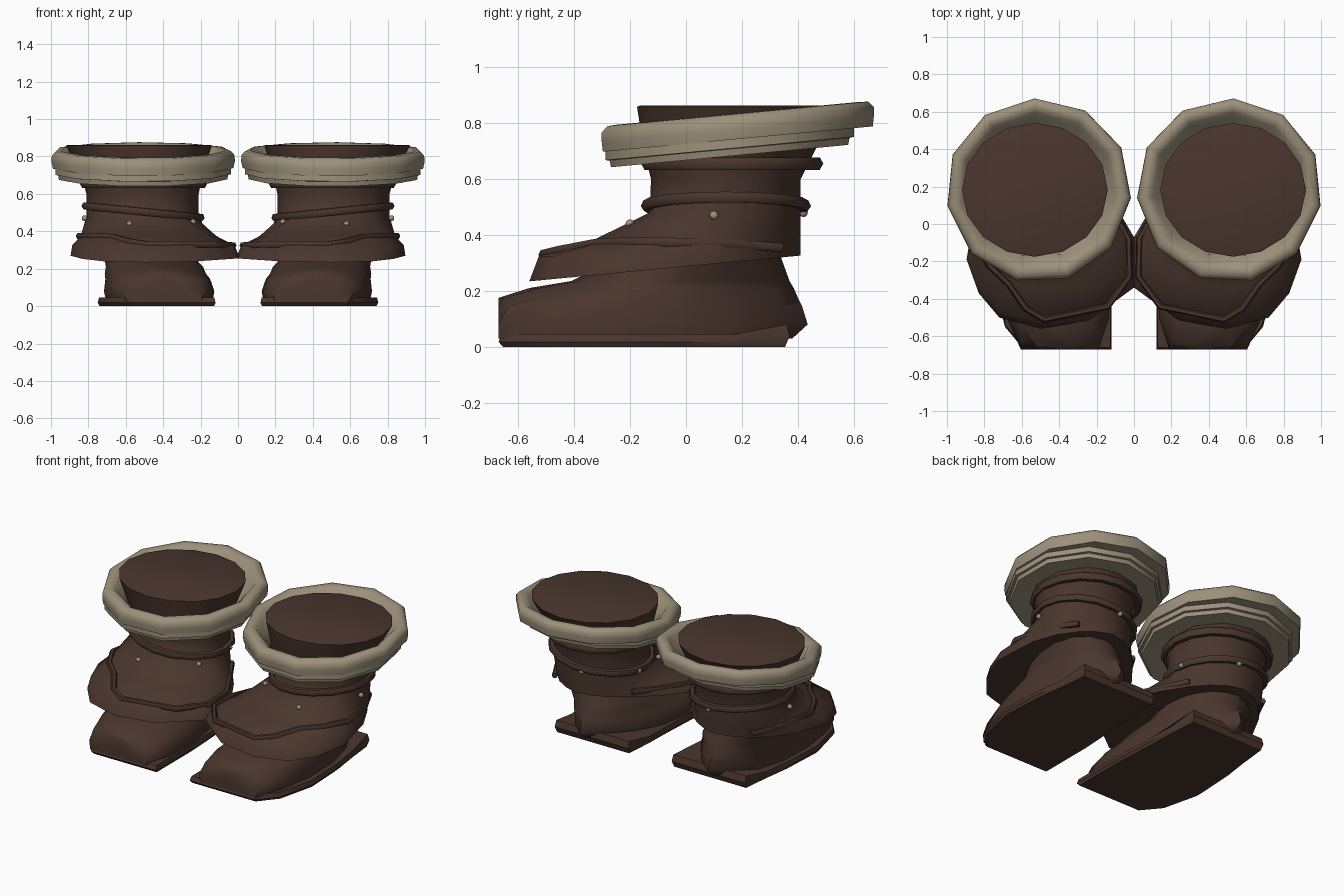
import bpy, bmesh, math
from mathutils import Vector

if "Cube" in bpy.data.objects:
    bpy.data.objects.remove(bpy.data.objects["Cube"])


def material(name, rgb):
    m = bpy.data.materials.new(name)
    m.diffuse_color = (*rgb, 1)
    m.use_nodes = True
    m.node_tree.nodes["Principled BSDF"].inputs["Base Color"].default_value = m.diffuse_color
    return m


BROWN = material("brown_leather", (0.068, 0.037, 0.027))
TAN = material("tan_fur", (0.335, 0.283, 0.197))


def finish(ob, mat, angle=35):
    """Colour, smooth and mirror one part to make the pair."""
    ob.data.materials.clear()
    ob.data.materials.append(mat)
    bpy.ops.object.select_all(action='DESELECT')
    ob.select_set(True)
    bpy.context.view_layer.objects.active = ob
    bpy.ops.object.shade_smooth_by_angle(angle=math.radians(angle))
    mod = ob.modifiers.new("pair", 'MIRROR')
    mod.use_mirror_merge = False
    return ob


def from_bmesh(name, bm, mat, angle=35):
    bmesh.ops.recalc_face_normals(bm, faces=bm.faces)
    me = bpy.data.meshes.new(name)
    bm.to_mesh(me)
    bm.free()
    ob = bpy.data.objects.new(name, me)
    bpy.context.collection.objects.link(ob)
    return finish(ob, mat, angle)


def loft(name, rings, mat, closed=False, angle=35):
    """Skin a list of equal-length point rings."""
    bm = bmesh.new()
    vs = [[bm.verts.new(p) for p in r] for r in rings]
    pairs = list(zip(vs, vs[1:]))
    if closed:
        pairs.append((vs[-1], vs[0]))
    for a, b in pairs:
        for i in range(len(a)):
            j = (i + 1) % len(a)
            bm.faces.new((a[i], a[j], b[j], b[i]))
    if not closed:
        bm.faces.new(vs[0])
        bm.faces.new(vs[-1])
    return from_bmesh(name, bm, mat, angle)


def ellipse(x0, x1, y0, y1, z, n=16, start=0.0):
    cx, cy, rx, ry = (x0 + x1) / 2, (y0 + y1) / 2, (x1 - x0) / 2, (y1 - y0) / 2
    ang = [start + math.tau * i / n for i in range(n)]
    return [Vector((cx + rx * math.cos(a), cy + ry * math.sin(a), z)) for a in ang]


def tube(name, pts, radius, cyclic):
    cu = bpy.data.curves.new(name, 'CURVE')
    cu.dimensions = '3D'
    cu.bevel_depth = radius
    cu.bevel_resolution = 1
    cu.use_fill_caps = True
    sp = cu.splines.new('POLY')
    sp.points.add(len(pts) - 1)
    for p, co in zip(sp.points, pts):
        p.co = (*co, 1)
    sp.use_cyclic_u = cyclic
    ob = bpy.data.objects.new(name, cu)
    bpy.context.collection.objects.link(ob)
    bpy.ops.object.select_all(action='DESELECT')
    ob.select_set(True)
    bpy.context.view_layer.objects.active = ob
    bpy.ops.object.convert(target='MESH')
    return finish(bpy.context.object, BROWN, 60)


# Sole: flat plate, square toe, bowed outer side, rim turned up at the heel
outline = [(0.12, -0.67), (0.59, -0.67), (0.69, -0.55), (0.75, -0.30), (0.735, 0.0), (0.71, 0.18),
           (0.69, 0.37), (0.155, 0.37), (0.14, 0.18), (0.135, 0.0), (0.12, -0.30)]
mid = Vector((0.43, -0.15))


def sole_ring(k, z, heel=0.0):
    return [(mid.x + (x - mid.x) * k, max(-0.67, mid.y + (y - mid.y) * k), z + heel * (y > 0.3))
            for x, y in outline]


loft("sole", [sole_ring(0.97, 0.0), sole_ring(1.0, 0.018, 0.02), sole_ring(0.98, 0.045, 0.035)], BROWN)

# Foot: stacked rings cut off flat at the toe, with a ridge down the heel
foot = []
for x0, x1, y0, y1, z, spur in [(0.14, 0.71, -0.89, 0.36, 0.03, 0.02), (0.13, 0.72, -0.90, 0.38, 0.08, 0.055),
                                (0.15, 0.71, -0.81, 0.38, 0.145, 0.035), (0.17, 0.71, -0.69, 0.375, 0.175, 0.025),
                                (0.18, 0.70, -0.56, 0.37, 0.21, 0.015), (0.20, 0.70, -0.41, 0.36, 0.235, 0.01),
                                (0.24, 0.76, -0.15, 0.325, 0.36, 0.0)]:
    ring = ellipse(x0, x1, y0, y1, z)
    ring[4].y += spur
    for p in ring:
        p.y = max(p.y, -0.67)
        p.x += 0.06 * (p.y + 0.2)
    foot.append(ring)
loft("foot", foot, BROWN, angle=60)

# Shaft flaring into the lower skirt, with a soft-edged top
hem_xy = [(0.85, 0.08), (0.78, 0.22), (0.69, 0.32), (0.60, 0.38), (0.51, 0.41), (0.41, 0.39),
          (0.31, 0.33), (0.22, 0.25), (0.10, 0.10), (0.0, -0.07), (0.0, -0.34),
          (0.24, -0.515), (0.50, -0.56), (0.72, -0.50), (0.83, -0.37), (0.895, -0.19)]
hem = [Vector((x, y, 0.235 + 0.095 * (y + 0.55))) for x, y in hem_xy]
waist = ellipse(0.21, 0.81, -0.13, 0.41, 0.48)
skirt = [hem]
for t, z in [(0.92, 0.325), (0.5, 0.375), (0.0, 0.48)]:
    ring = [w.lerp(h, t) for w, h in zip(waist, hem)]
    for p, h in zip(ring, hem):
        p.z = max(z, h.z + 0.02)
    skirt.append(ring)
skirt += [ellipse(0.21, 0.81, -0.125, 0.41, 0.60), ellipse(0.19, 0.84, -0.15, 0.46, 0.70),
          ellipse(0.14, 0.92, -0.175, 0.54, 0.858), ellipse(0.15, 0.91, -0.165, 0.53, 0.862)]
loft("shaft_and_skirt", skirt, BROWN, angle=75)

# Leather welts: skirt trim, slanted middle band, band under the cuff
tube("skirt_trim", [(0.71, 0.34, 0.355), (0.81, 0.15, 0.37), (0.85, -0.08, 0.375), (0.775, -0.22, 0.375),
                    (0.67, -0.32, 0.37), (0.58, -0.45, 0.345), (0.48, -0.51, 0.33),
                    (0.14, -0.44, 0.33), (0.025, -0.28, 0.325), (0.03, -0.08, 0.325),
                    (0.13, 0.10, 0.335), (0.22, 0.25, 0.345)], 0.018, False)
band = ellipse(0.20, 0.815, -0.14, 0.425, 0.505)
for p in band:
    p.z += 0.1 * (p.x - 0.51)
tube("middle_band", band, 0.022, True)
tube("upper_band", ellipse(0.19, 0.82, -0.135, 0.465, 0.655), 0.026, True)

# Rivets around the middle band
bm = bmesh.new()
for co in [(0.58, -0.20, 0.44), (0.82, 0.10, 0.47), (0.24, -0.06, 0.45),
           (0.46, 0.42, 0.48), (0.20, 0.20, 0.47)]:
    made = bmesh.ops.create_icosphere(bm, subdivisions=2, radius=0.016)
    bmesh.ops.translate(bm, verts=made["verts"], vec=co)
from_bmesh("rivets", bm, TAN, 60)

# Fur cuff: three stepped bands, tilted up toward the back
cuff = []
for rx, ry, cy, dz in [(0.33, 0.31, 0.16, -0.10), (0.455, 0.42, 0.16, -0.105),
                       (0.46, 0.425, 0.16, -0.08), (0.475, 0.44, 0.16, -0.078),
                       (0.475, 0.44, 0.16, -0.045), (0.488, 0.478, 0.19, -0.047),
                       (0.496, 0.482, 0.19, -0.01), (0.494, 0.482, 0.19, 0.022),
                       (0.475, 0.462, 0.19, 0.043), (0.445, 0.43, 0.19, 0.045),
                       (0.42, 0.405, 0.19, 0.03), (0.40, 0.38, 0.188, 0.0),
                       (0.37, 0.345, 0.182, -0.03)]:
    ring = ellipse(0.51 - rx, 0.51 + rx, cy - ry, cy + ry, 0.79 + dz, n=11, start=math.radians(87.5))
    for p in ring:
        if p.y < cy:
            p.y = cy + (p.y - cy) * 1.05
        p.z += 0.094 * (p.y - 0.19)
    cuff.append(ring)
loft("fur_cuff", cuff, TAN, closed=True, angle=50)
